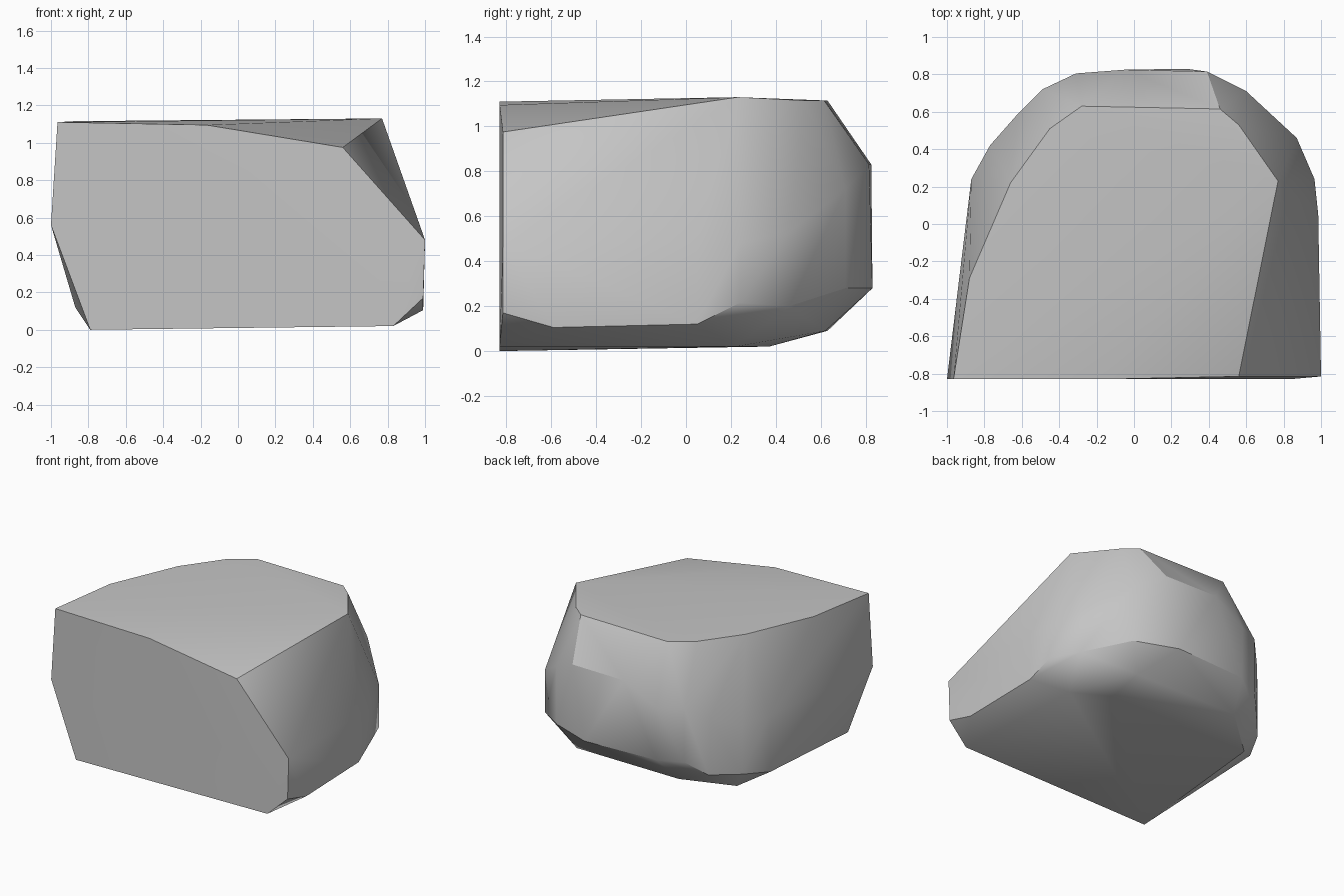
import bpy
import bmesh
import math

# Remove only the default object
default_cube = bpy.data.objects.get("Cube")
if default_cube:
    bpy.data.objects.remove(default_cube, do_unlink=True)


def make_material(name, grey):
    """One flat grey used for both viewport and render."""
    material = bpy.data.materials.new(name)
    material.use_nodes = True
    colour = (grey, grey, grey, 1)
    material.diffuse_color = colour
    shader = material.node_tree.nodes["Principled BSDF"]
    shader.inputs["Base Color"].default_value = colour
    shader.inputs["Roughness"].default_value = 0.9
    return material


def level_ring(outline, height):
    """Corners that share one height."""
    return [(x, y, height) for x, y in outline]


def front_ring(outline, depth):
    """Corners that share one depth."""
    return [(x, depth, z) for x, z in outline]


def make_hull(name, corners, material, sharp_angle):
    """Wrap the corners in a convex skin, smooth except at hard ridges."""
    bm = bmesh.new()
    for corner in corners:
        bm.verts.new(corner)
    bmesh.ops.convex_hull(bm, input=bm.verts[:])
    loose = [vert for vert in bm.verts if not vert.link_faces]
    bmesh.ops.delete(bm, geom=loose, context="VERTS")
    bmesh.ops.recalc_face_normals(bm, faces=bm.faces[:])
    mesh = bpy.data.meshes.new(name)
    bm.to_mesh(mesh)
    bm.free()
    mesh.materials.append(material)
    rock = bpy.data.objects.new(name, mesh)
    bpy.context.collection.objects.link(rock)
    bpy.ops.object.select_all(action="DESELECT")
    rock.select_set(True)
    bpy.context.view_layer.objects.active = rock
    bpy.ops.object.shade_smooth_by_angle(angle=math.radians(sharp_angle))
    return rock


# Flat split face at the front
front_face = front_ring([(-.965, 1.11), (-.17, 1.095), (-1, .56), (-.79, 0), (.83, .02)], -.83)
front_corner = front_ring([(.56, .975), (1, .48), (.99, .17)], -.815)

# Nearly level top
top_rim = level_ring([(-.88, -.29), (-.66, .22), (-.45, .51), (-.28, .63), (.46, .615), (.56, .53)], 1.115)
top_peak = [(.77, .23, 1.13)]

# Rounded sides and back
shoulder = level_ring([(.39, .815), (-.05, .825)], .83)
waist = [(.6, .71, .72), (-.31, .805, .68), (-.49, .72, .69), (-.62, .59, .6), (-.77, .42, .52),
         (-.87, .24, .55), (.87, .46, .53), (.965, .24, .48), (.985, .05, .48)]
lower_back = level_ring([(.6, .71), (.28, .83), (-.31, .8), (-.49, .72)], .28)

# Bevelled underside
skirt = [(.99, -.59, .105), (.985, .05, .12), (.965, .24, .215), (.87, .46, .2),
         (-.61, .6, .17), (-.77, .42, .15), (-.87, .22, .12)]
heel = level_ring([(.49, .62), (-.38, .63)], .09)
base = level_ring([(.77, .22), (.5, .37), (-.69, .37)], .02)

stone_grey = make_material("stone grey", .56)
corners = (front_face + front_corner + top_rim + top_peak + shoulder
           + waist + lower_back + skirt + heel + base)
make_hull("rock", corners, stone_grey, 30)
